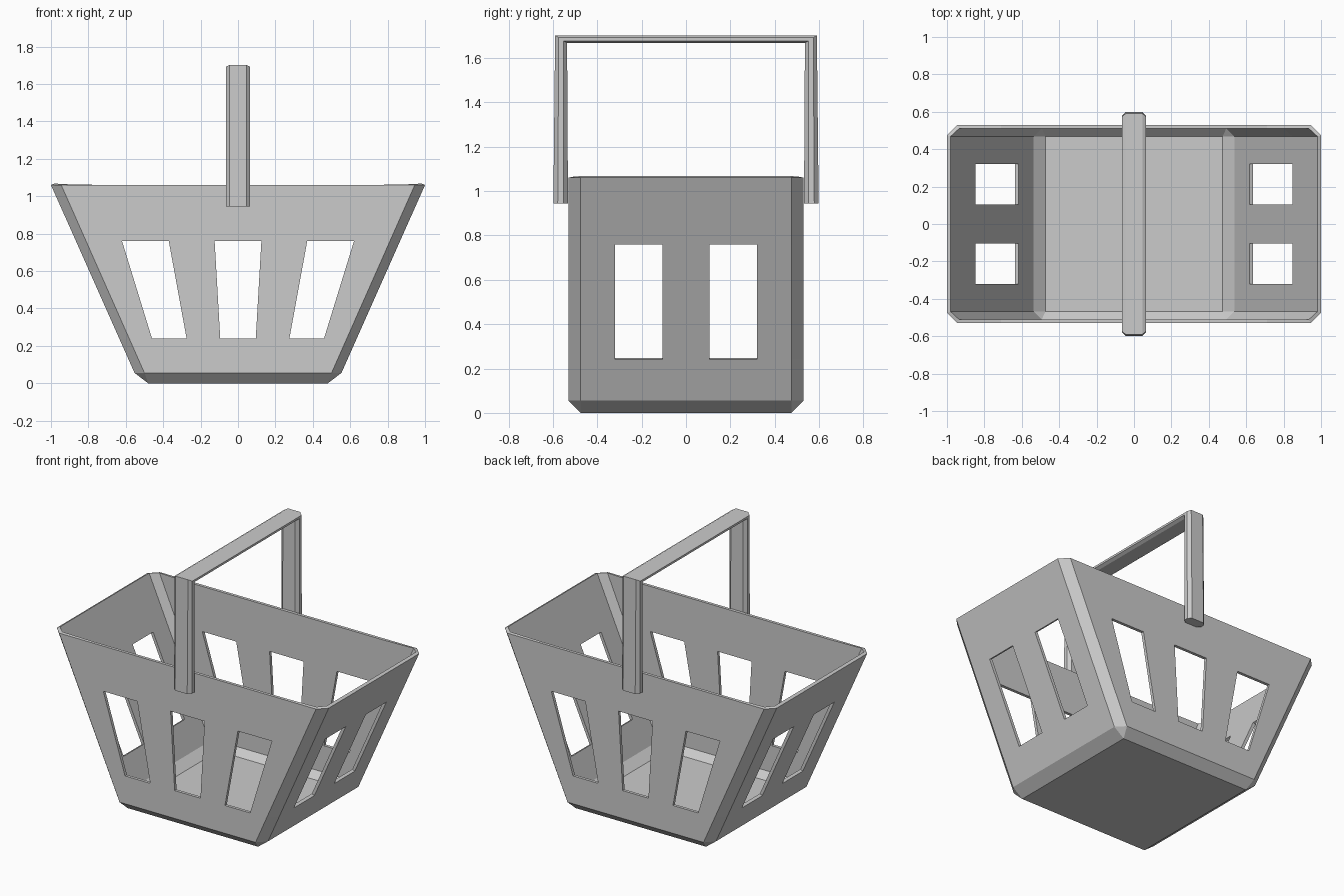
import bpy, bmesh

if "Cube" in bpy.data.objects:
    bpy.data.objects.remove(bpy.data.objects["Cube"])


def make_object(name, bm):
    mesh = bpy.data.meshes.new(name)
    bm.to_mesh(mesh)
    bm.free()
    obj = bpy.data.objects.new(name, mesh)
    bpy.context.collection.objects.link(obj)
    return obj


# Basket shell: stacked rings, with window cells left open
Z_LOW, SILL, HEAD, Z_TOP = 0.055, 0.24, 0.76, 1.06


def ring(z):
    line = lambda a, b, z0, z1: a + (b - a) * (z - z0) / (z1 - z0)
    mid = line(0.095, 0.125, SILL, HEAD)
    inner = line(0.275, 0.37, SILL, HEAD)
    outer = line(0.46, 0.62, SILL, HEAD)
    edge = line(0.50, 0.945, Z_LOW, Z_TOP)
    side = line(0.553, 1.0, Z_LOW, Z_TOP)
    front = [(x, -0.53, z) for x in
             (-edge, -outer, -inner, -mid, mid, inner, outer, edge)]
    right = [(side, y, z) for y in (-0.475, -0.32, -0.105, 0.105, 0.32, 0.475)]
    half = front + right
    return half + [(-x, -y, z) for x, y, z in half]


bm = bmesh.new()
rows = [[bm.verts.new(p) for p in ring(z)] for z in (Z_LOW, SILL, HEAD, Z_TOP)]
n = len(rows[0])
for r in range(3):
    for i in range(n):
        if r == 1 and i % 14 in (1, 3, 5, 9, 11):
            continue
        j = (i + 1) % n
        bm.faces.new((rows[r][i], rows[r][j], rows[r + 1][j], rows[r + 1][i]))

# Floor with sloping border and corner triangles
floor = [bm.verts.new((x, y, 0)) for x, y in
         ((-0.48, -0.475), (0.48, -0.475), (0.48, 0.475), (-0.48, 0.475))]
bm.faces.new(floor[::-1])
low = rows[0]
for k, (a, b) in enumerate(((0, 7), (8, 13), (14, 21), (22, 27))):
    p, q = floor[k], floor[(k + 1) % 4]
    bm.faces.new([p, q] + low[a:b + 1][::-1])
    bm.faces.new((q, low[(b + 1) % n], low[b]))

basket = make_object("basket_body", bm)
wall = basket.modifiers.new("wall", 'SOLIDIFY')
wall.thickness = 0.02
wall.offset = -1
wall.use_even_offset = True

# Handle: flat octagonal section swept over the basket with mitred corners
section = [(-0.045, 0), (-0.065, 0.3), (-0.065, 0.7), (-0.045, 1),
           (0.045, 1), (0.065, 0.7), (0.065, 0.3), (0.045, 0)]
# Each station: inner (y, z), outer (y, z)
stations = [((-0.532, 0.945), (-0.598, 0.945)), ((-0.536, 1.667), (-0.59, 1.702))]
stations += [((-i[0], i[1]), (-o[0], o[1])) for i, o in reversed(stations)]

bm = bmesh.new()
loops = [[bm.verts.new((x, i[0] + (o[0] - i[0]) * t, i[1] + (o[1] - i[1]) * t))
          for x, t in section] for i, o in stations]
for a, b in zip(loops, loops[1:]):
    for k in range(8):
        m = (k + 1) % 8
        bm.faces.new((a[k], a[m], b[m], b[k]))
bm.faces.new(loops[0][::-1])
bm.faces.new(loops[-1])
bmesh.ops.recalc_face_normals(bm, faces=bm.faces[:])
make_object("handle", bm)
